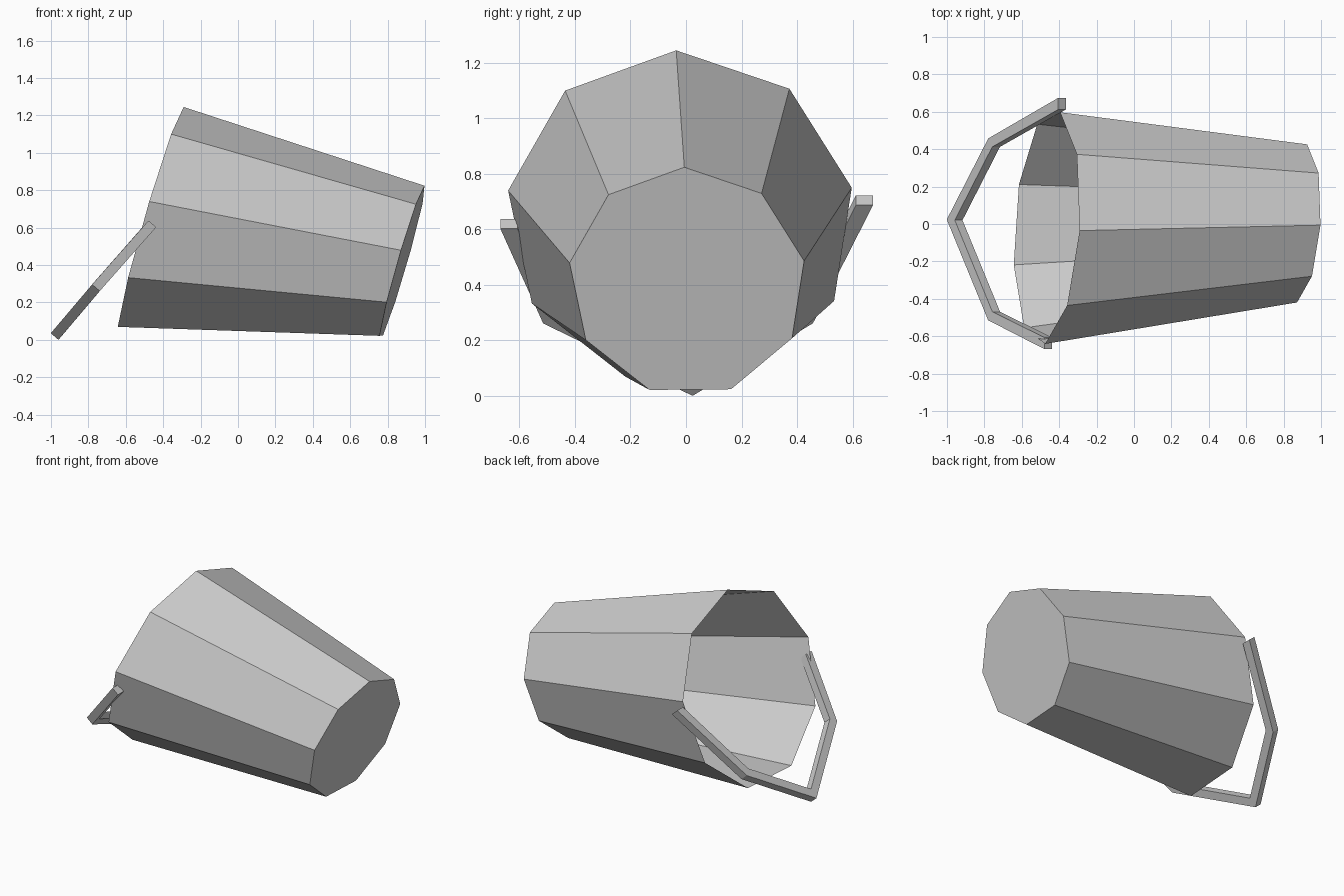
import bpy, bmesh, math
from mathutils import Vector

if "Cube" in bpy.data.objects:
    bpy.data.objects.remove(bpy.data.objects["Cube"], do_unlink=True)


def make_material(name, rgb):
    m = bpy.data.materials.new(name)
    m.use_nodes = True
    m.diffuse_color = (*rgb, 1)
    m.node_tree.nodes["Principled BSDF"].inputs["Base Color"].default_value = (*rgb, 1)
    return m


def finish(name, bm, mat):
    me = bpy.data.meshes.new(name)
    bm.to_mesh(me)
    bm.free()
    me.materials.append(mat)
    ob = bpy.data.objects.new(name, me)
    bpy.context.collection.objects.link(ob)
    return ob


def bridge(bm, a, b):
    n = len(a)
    for i in range(n):
        j = (i + 1) % n
        bm.faces.new((a[i], a[j], b[j], b[i]))


grey = make_material("plain grey", (0.6, 0.6, 0.6))

# Bucket: thin open tapered shell with nine sides, lying on its side
SIDES = 9
axis = Vector((1, -0.062, -0.29)).normalized()
up = Vector((0.17, -0.016, 0.602))
up = (up - axis * up.dot(axis)).normalized()
side = up.cross(axis)


def ring(bm, centre, radius):
    pts = []
    for i in range(SIDES):
        a = math.tau * i / SIDES
        offset = up * math.cos(a) + side * math.sin(a)
        pts.append(bm.verts.new(Vector(centre) + offset * radius))
    return pts


bm = bmesh.new()
rim = ring(bm, (-0.465, -0.019, 0.64), 0.63)
base = ring(bm, (0.878, 0.005, 0.411), 0.43)
bridge(bm, rim, base)
bm.faces.new(base)
bmesh.ops.recalc_face_normals(bm, faces=bm.faces)
# the open shell's base must face outward along the axis
bm.faces.ensure_lookup_table()
bm.normal_update()
if bm.faces[-1].normal.dot(axis) < 0:
    bmesh.ops.reverse_faces(bm, faces=bm.faces)
finish("bucket", bm, grey)

# Handle: square bar bent at three mitred corners, dropped below the rim
path = [Vector(p) for p in (
    (-0.385, 0.643, 0.705), (-0.748, 0.435, 0.292), (-0.959, 0.022, 0.043),
    (-0.748, -0.492, 0.292), (-0.458, -0.638, 0.62))]
normal = Vector((-0.76, 0, 0.65)).normalized()
HALF = 0.027
bm = bmesh.new()
sections = []
for i, p in enumerate(path):
    if i in (0, len(path) - 1):
        out = Vector((0, math.copysign(0.031, p.y), 0))
    else:
        d1 = (p - path[i - 1]).normalized()
        d2 = (path[i + 1] - p).normalized()
        n1, n2 = normal.cross(d1), normal.cross(d2)
        out = (n1 + n2).normalized()
        out *= HALF / out.dot(n1)
        if out.dot(p - Vector((-0.45, 0, 0.63))) < 0:
            out = -out
    sections.append([bm.verts.new(p + out * s + normal * HALF * t)
                     for s, t in ((-1, -1), (1, -1), (1, 1), (-1, 1))])
for a, b in zip(sections, sections[1:]):
    bridge(bm, a, b)
bm.faces.new(sections[0])
bm.faces.new(sections[-1])
bmesh.ops.recalc_face_normals(bm, faces=bm.faces)
finish("handle", bm, grey)
